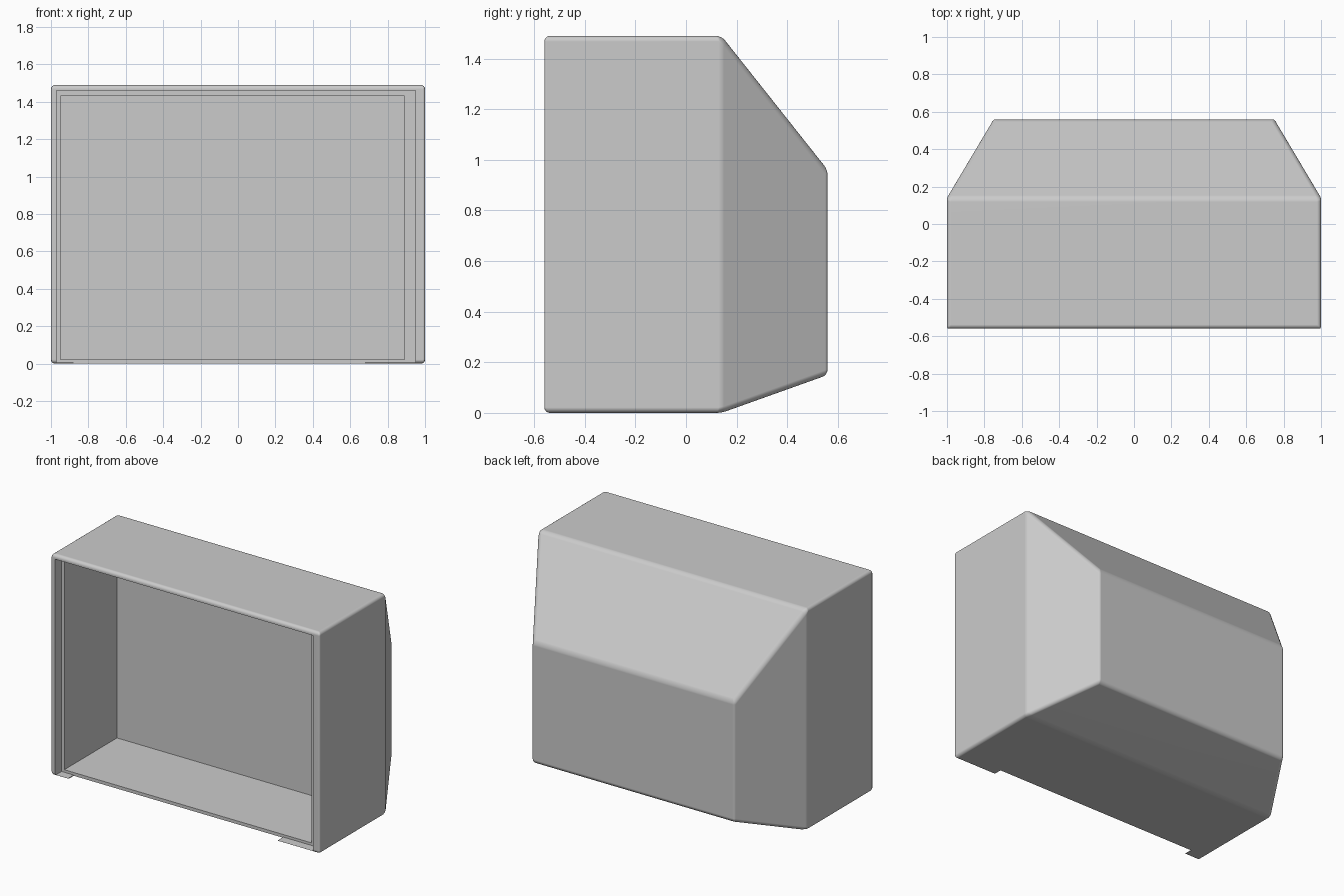
import bpy, bmesh, math

cube = bpy.data.objects.get("Cube")
if cube:
    bpy.data.objects.remove(cube, do_unlink=True)

FRONT, MID, BACK = -0.56, 0.14, 0.56

grey = bpy.data.materials.new("plain grey")
grey.use_nodes = True
colour = (0.6, 0.6, 0.6, 1)
grey.diffuse_color = colour
grey.node_tree.nodes["Principled BSDF"].inputs["Base Color"].default_value = colour


def add_object(name, bm):
    mesh = bpy.data.meshes.new(name)
    bm.to_mesh(mesh)
    bm.free()
    mesh.materials.append(grey)
    obj = bpy.data.objects.new(name, mesh)
    bpy.context.collection.objects.link(obj)
    return obj


def box_cutter(name, x, y, z):
    bm = bmesh.new()
    bmesh.ops.create_cube(bm, size=1)
    for v in bm.verts:
        v.co = [lo + (c + 0.5) * (hi - lo) for c, (lo, hi) in zip(v.co, (x, y, z))]
    obj = add_object(name, bm)
    obj.hide_render = True
    return obj


# Housing: three rectangular sections lofted from front to tapered back
bm = bmesh.new()
rings = []
for half, y, low, high in ((1, FRONT, 0, 1.49), (1, MID, 0, 1.49), (0.75, BACK, 0.15, 0.96)):
    corners = ((-half, low), (half, low), (half, high), (-half, high))
    rings.append([bm.verts.new((x, y, z)) for x, z in corners])
for a, b in zip(rings, rings[1:]):
    for i in range(4):
        j = (i + 1) % 4
        bm.faces.new((a[i], a[j], b[j], b[i]))
bm.faces.new(rings[0])
bm.faces.new(rings[-1])
bmesh.ops.recalc_face_normals(bm, faces=bm.faces)

# Rounding: widest along the upper back edge, fine on upright edges, none at the front rim
weight = bm.edges.layers.float.new("bevel_weight_edge")
for e in bm.edges:
    a, b = (v.co for v in e.verts)
    if max(a.y, b.y) == FRONT:
        continue
    if min(a.y, b.y) == BACK and min(a.z, b.z) > 0.9:
        e[weight] = 1
    elif abs(a.x - b.x) < 0.01 and abs(a.y - b.y) < 0.01:
        e[weight] = 0.2
    else:
        e[weight] = 0.4
housing = add_object("housing", bm)

bevel = housing.modifiers.new("rounded edges", 'BEVEL')
bevel.limit_method = 'WEIGHT'
bevel.width = 0.055
bevel.segments = 4

# Openings: deep cavity, shallow front rebate, and a gap in the bottom lip
cutters = [
    box_cutter("cavity_cutter", (-0.95, 0.89), (-0.7, 0.07), (0.022, 1.43)),
    box_cutter("rebate_cutter", (-0.97, 0.95), (-0.7, -0.49), (0.005, 1.46)),
    box_cutter("lip_gap_cutter", (-0.88, 0.68), (-0.7, -0.49), (-0.1, 0.1)),
]
for cutter in cutters:
    cut = housing.modifiers.new(cutter.name, 'BOOLEAN')
    cut.operation = 'DIFFERENCE'
    cut.solver = 'EXACT'
    cut.object = cutter

# Bake the cuts, drop the cutters, and shade
bpy.context.view_layer.objects.active = housing
for obj in bpy.context.selected_objects:
    obj.select_set(False)
housing.select_set(True)
for mod in list(housing.modifiers):
    bpy.ops.object.modifier_apply(modifier=mod.name)
for cutter in cutters:
    bpy.data.objects.remove(cutter, do_unlink=True)
bpy.ops.object.shade_smooth_by_angle(angle=math.radians(30))
normals = housing.modifiers.new("flat face normals", 'WEIGHTED_NORMAL')
normals.keep_sharp = True
